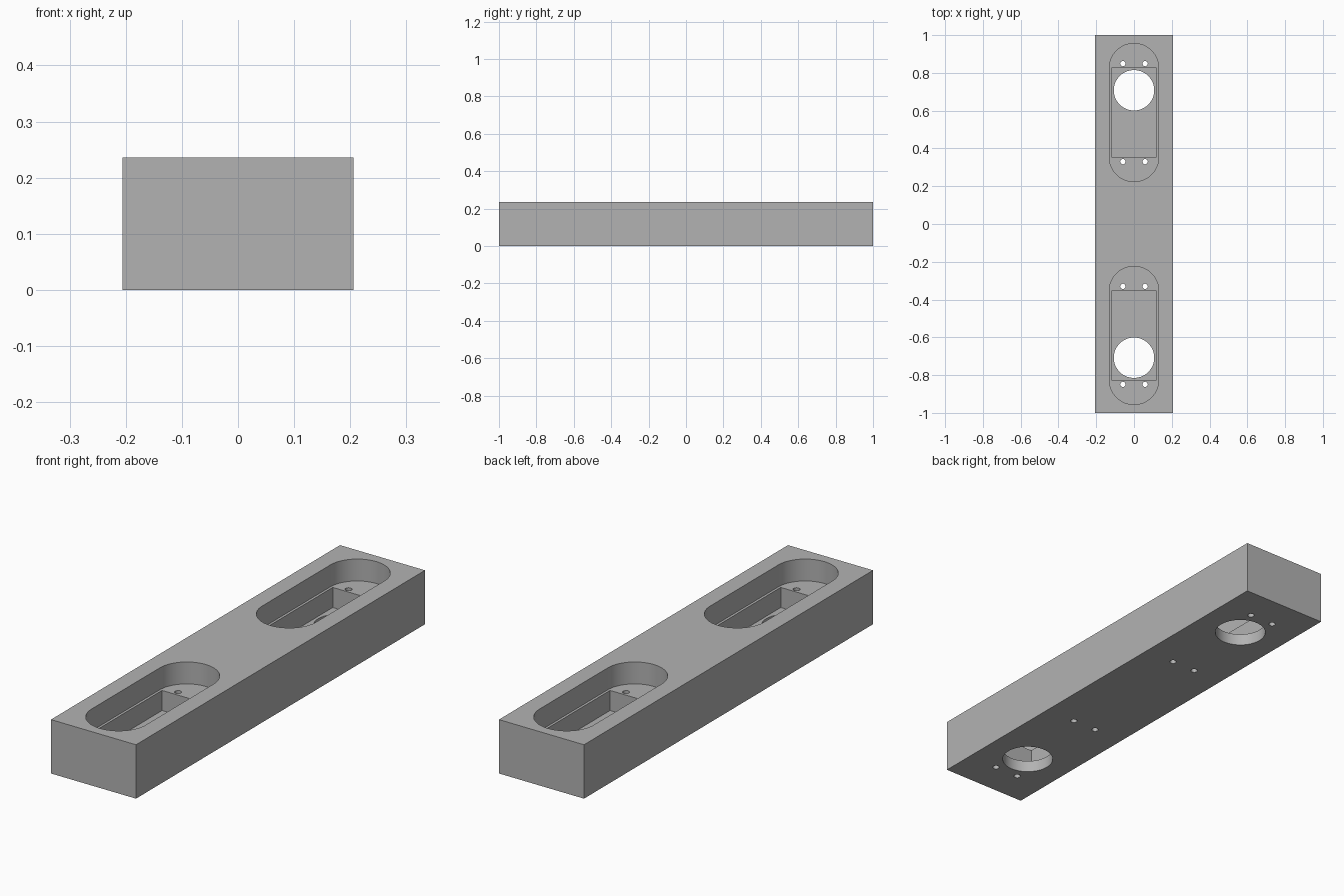
import bpy, bmesh, math

WIDTH, LENGTH, HEIGHT = 0.412, 2.0, 0.236
POCKET_FLOOR, RECESS_FLOOR = 0.14, 0.052

cube = bpy.data.objects.get("Cube")
if cube:
    bpy.data.objects.remove(cube, do_unlink=True)

grey = bpy.data.materials.new("plain grey")
grey.use_nodes = True
colour = (0.45, 0.45, 0.45, 1)
grey.diffuse_color = colour
grey.node_tree.nodes["Principled BSDF"].inputs["Base Color"].default_value = colour


def prism(name, outline, z0, z1):
    """Extrude a closed counter-clockwise outline from z0 to z1."""
    bm = bmesh.new()
    base = bm.faces.new([bm.verts.new((x, y, z0)) for x, y in outline])
    top = bmesh.ops.extrude_face_region(bm, geom=[base])["geom"]
    moved = [v for v in top if isinstance(v, bmesh.types.BMVert)]
    bmesh.ops.translate(bm, verts=moved, vec=(0, 0, z1 - z0))
    bmesh.ops.recalc_face_normals(bm, faces=bm.faces)
    mesh = bpy.data.meshes.new(name)
    bm.to_mesh(mesh)
    bm.free()
    mesh.materials.append(grey)
    obj = bpy.data.objects.new(name, mesh)
    bpy.context.collection.objects.link(obj)
    return obj


def rectangle(x, y0, y1):
    return [(-x, y0), (x, y0), (x, y1), (-x, y1)]


def arc(cx, cy, r, start, sweep, n):
    angles = [start + sweep * i / n for i in range(n + 1)]
    return [(cx + r * math.cos(a), cy + r * math.sin(a)) for a in angles]


def circle(cx, cy, r, n):
    return arc(cx, cy, r, 0, math.tau, n)[:-1]


def stadium(cy, r, half_straight):
    return (arc(0, cy + half_straight, r, 0, math.pi, 32)
            + arc(0, cy - half_straight, r, math.pi, math.pi, 32))


block = prism("mounting_block", rectangle(WIDTH / 2, -LENGTH / 2, LENGTH / 2), 0, HEIGHT)

# Cutters for both ends, mirrored about the middle
cutters = []
for side in (1, -1):
    y0, y1 = sorted((side * 0.354, side * 0.827))
    cutters += [
        prism("pocket_cutter", stadium(side * 0.59, 0.131, 0.235), POCKET_FLOOR, 0.4),
        prism("recess_cutter", rectangle(0.12, y0, y1), RECESS_FLOOR, 0.2),
        prism("bore_cutter", circle(0, side * 0.708, 0.107, 64), -0.1, 0.1),
    ]
    # Screw holes at the four corners of each recess
    for x in (-0.059, 0.059):
        for y in (0.33, 0.849):
            cutters.append(prism("screw_cutter", circle(x, side * y, 0.014, 24), -0.1, 0.2))

for cutter in cutters:
    cutter.hide_render = True
    mod = block.modifiers.new("cut", 'BOOLEAN')
    mod.operation = 'DIFFERENCE'
    mod.solver = 'EXACT'
    mod.object = cutter

# Bake the cuts and drop the cutters
bpy.context.view_layer.update()
result = bpy.data.meshes.new_from_object(
    block.evaluated_get(bpy.context.evaluated_depsgraph_get()))
block.modifiers.clear()
block.data = result
for cutter in cutters:
    bpy.data.objects.remove(cutter, do_unlink=True)

# Smooth curved walls, sharp edges elsewhere
bpy.ops.object.select_all(action='DESELECT')
block.select_set(True)
bpy.context.view_layer.objects.active = block
bpy.ops.object.shade_smooth_by_angle(angle=math.radians(30))
